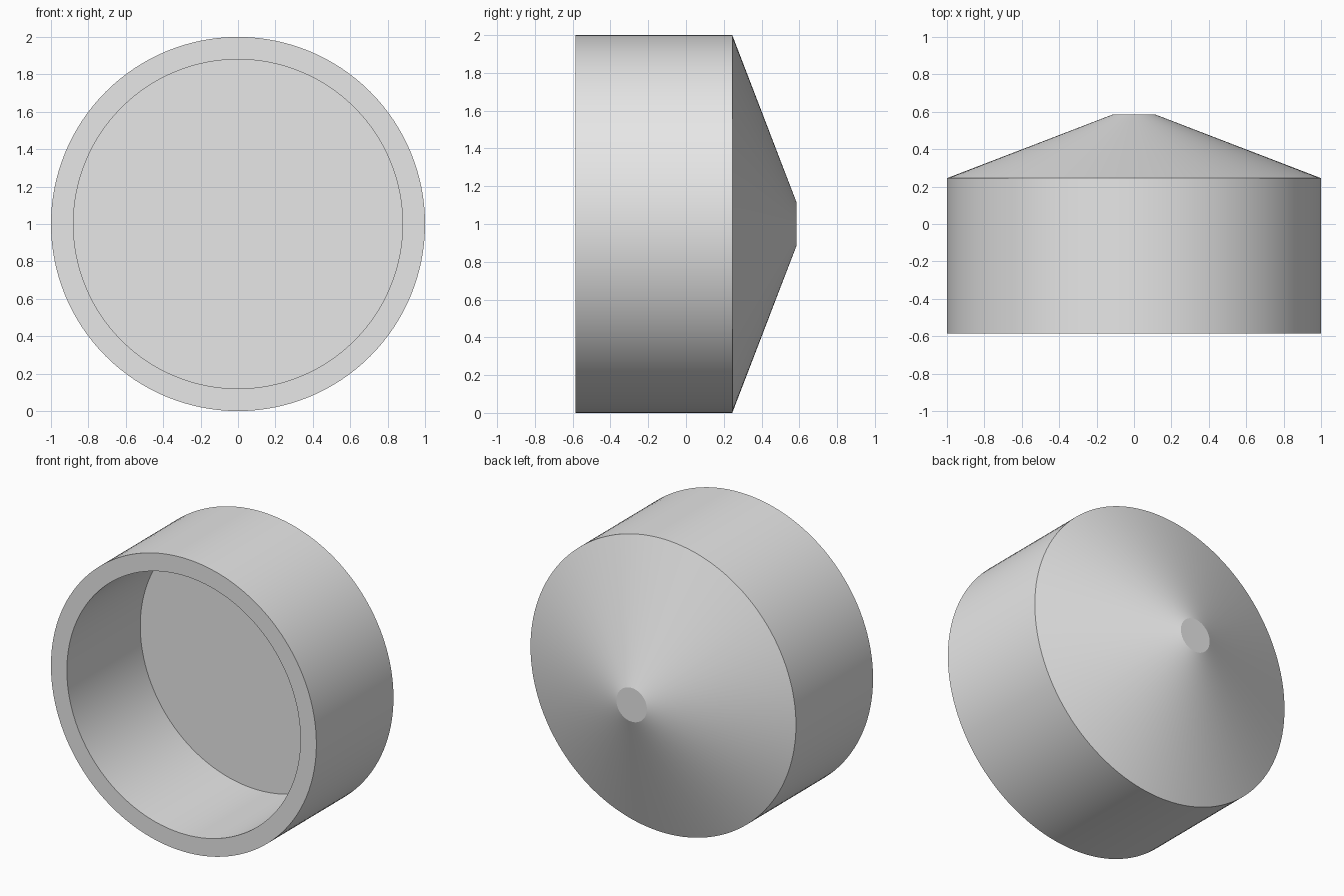
import bpy, bmesh
from math import radians, tau
from mathutils import Vector

default = bpy.data.objects.get("Cube")
if default:
    bpy.data.objects.remove(default, do_unlink=True)

SIDES = 128
CENTRE = Vector((0, 0, 1))

grey = bpy.data.materials.new("plain_grey")
grey.use_nodes = True
colour = (0.8, 0.8, 0.8, 1)
grey.diffuse_color = colour
grey.node_tree.nodes["Principled BSDF"].inputs["Base Color"].default_value = colour

# Half section of the cup as (radius, depth): floor, bore, rim, wall, cone, tip
profile = [(0, 0.205), (0.88, 0.205), (0.88, -0.585), (1, -0.585),
           (1, 0.245), (0.115, 0.585), (0, 0.585)]

# Revolve the section around the front-to-back axis
bm = bmesh.new()
verts = [bm.verts.new((r, y, 1)) for r, y in profile]
edges = [bm.edges.new(pair) for pair in zip(verts, verts[1:])]
bmesh.ops.spin(bm, geom=verts + edges, cent=CENTRE, axis=(0, 1, 0),
               angle=tau, steps=SIDES, use_merge=True)
bmesh.ops.remove_doubles(bm, verts=bm.verts[:], dist=0.0001)
bmesh.ops.recalc_face_normals(bm, faces=bm.faces[:])

mesh = bpy.data.meshes.new("conical_cup")
bm.to_mesh(mesh)
bm.free()
mesh.materials.append(grey)
cup = bpy.data.objects.new("conical_cup", mesh)
bpy.context.collection.objects.link(cup)

# Smooth the round walls, keep the rims and the tip crisp
bpy.ops.object.select_all(action='DESELECT')
cup.select_set(True)
bpy.context.view_layer.objects.active = cup
bpy.ops.object.shade_smooth_by_angle(angle=radians(15))
